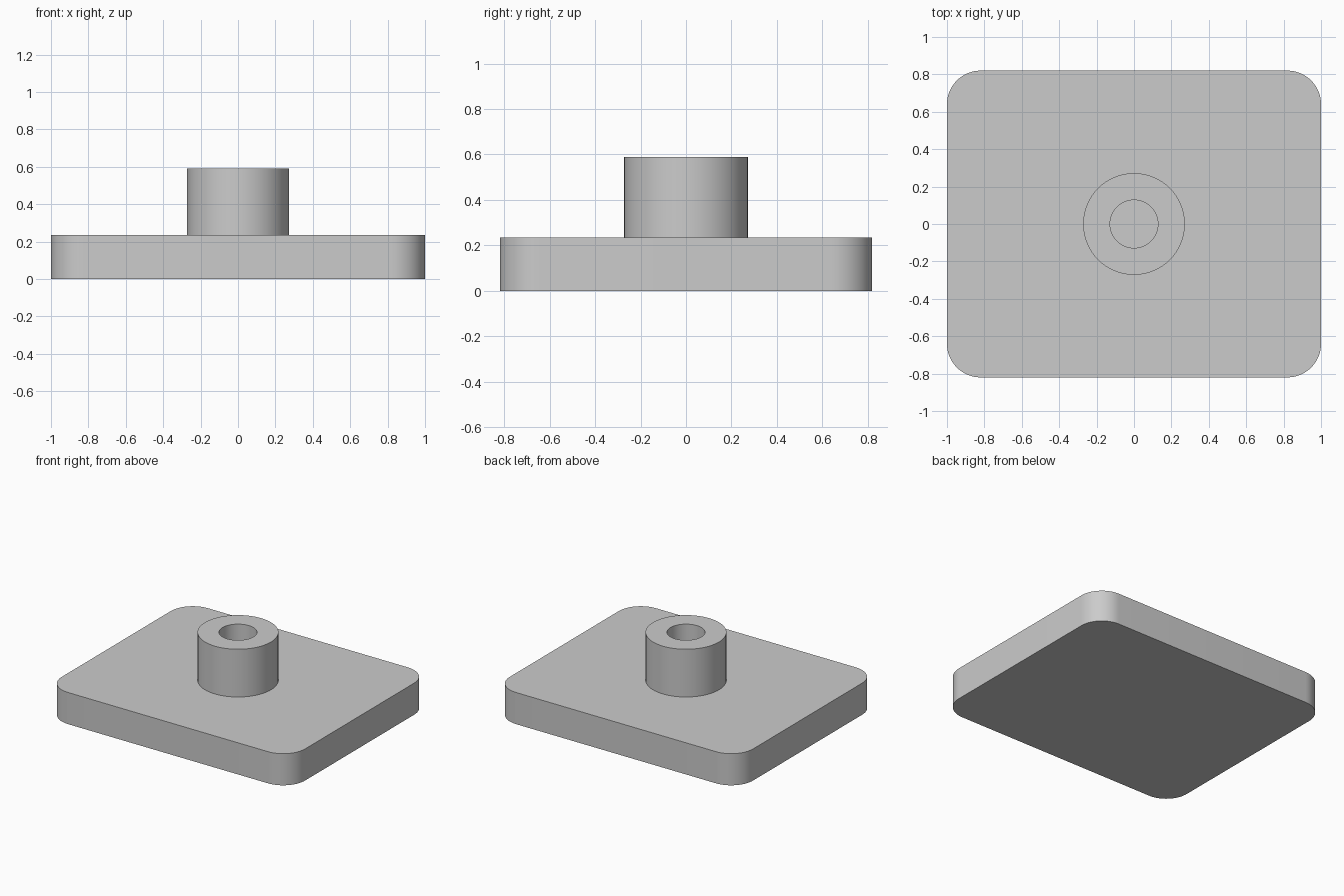
import bpy
import bmesh
from math import cos, sin, pi, radians

if "Cube" in bpy.data.objects:
    bpy.data.objects.remove(bpy.data.objects["Cube"], do_unlink=True)

HALF_X, HALF_Y, CORNER = 1.0, 0.82, 0.18
PLATE_TOP, BOSS_TOP = 0.235, 0.59
BOSS_RADIUS, HOLE_RADIUS = 0.272, 0.128

grey = bpy.data.materials.new("plain grey")
grey.use_nodes = True
grey.diffuse_color = (0.6, 0.6, 0.6, 1)
grey.node_tree.nodes["Principled BSDF"].inputs["Base Color"].default_value = grey.diffuse_color


def finish(name, bm):
    bmesh.ops.recalc_face_normals(bm, faces=bm.faces)
    mesh = bpy.data.meshes.new(name)
    bm.to_mesh(mesh)
    bm.free()
    mesh.materials.append(grey)
    obj = bpy.data.objects.new(name, mesh)
    bpy.context.collection.objects.link(obj)
    bpy.ops.object.select_all(action="DESELECT")
    obj.select_set(True)
    bpy.context.view_layer.objects.active = obj
    bpy.ops.object.shade_smooth_by_angle(angle=radians(30))
    return obj


# Base plate: rounded rectangle outline, extruded upward
bm = bmesh.new()
steps = 16
outline = []
for quarter, (sx, sy) in enumerate([(1, 1), (-1, 1), (-1, -1), (1, -1)]):
    for i in range(steps + 1):
        a = (quarter + i / steps) * pi / 2
        outline.append(bm.verts.new((sx * (HALF_X - CORNER) + CORNER * cos(a),
                                     sy * (HALF_Y - CORNER) + CORNER * sin(a), 0)))
base = bm.faces.new(outline)
top = bmesh.ops.extrude_face_region(bm, geom=[base], use_keep_orig=True)
bmesh.ops.translate(bm, vec=(0, 0, PLATE_TOP),
                    verts=[g for g in top["geom"] if isinstance(g, bmesh.types.BMVert)])
finish("base_plate", bm)

# Hollow boss: wall profile spun around the centre, blind hole down to the plate
bm = bmesh.new()
profile = [(HOLE_RADIUS, PLATE_TOP), (HOLE_RADIUS, BOSS_TOP),
           (BOSS_RADIUS, BOSS_TOP), (BOSS_RADIUS, PLATE_TOP)]
points = [bm.verts.new((r, 0, z)) for r, z in profile]
edges = [bm.edges.new(pair) for pair in zip(points, points[1:])]
bmesh.ops.spin(bm, geom=points + edges, cent=(0, 0, 0), axis=(0, 0, 1),
               angle=2 * pi, steps=72, use_merge=True)
bmesh.ops.remove_doubles(bm, verts=bm.verts, dist=0.0001)
# Open shell: orient its faces by the top ring, which must look up
bmesh.ops.recalc_face_normals(bm, faces=bm.faces)
ring = max(bm.faces, key=lambda f: f.calc_center_median().z)
flip = ring.normal.z < 0
boss = finish("hollow_boss", bm)
if flip:
    boss.data.flip_normals()
